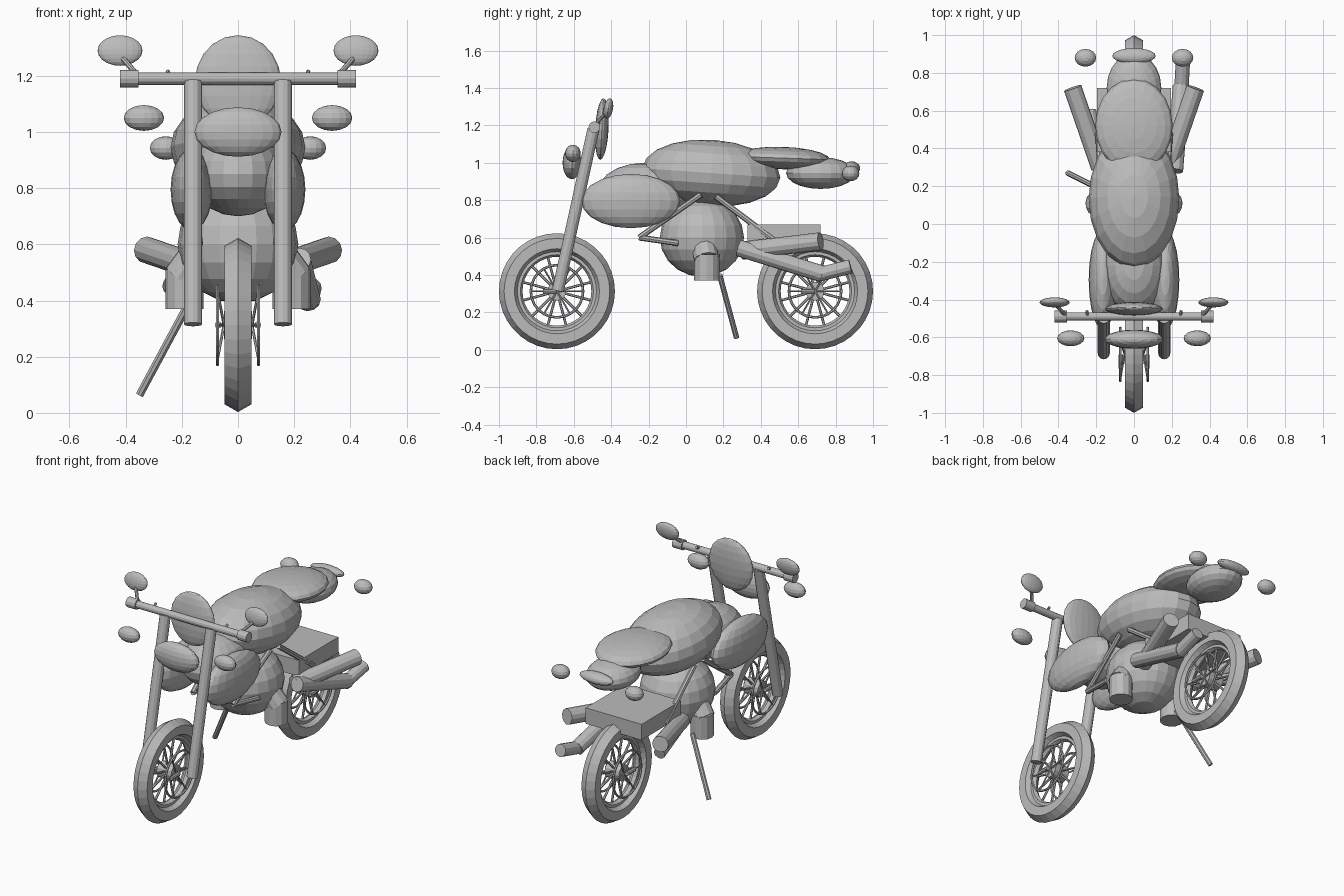
import bpy
import math
from mathutils import Vector, Matrix

cube = bpy.data.objects.get("Cube")
if cube:
    bpy.data.objects.remove(cube, do_unlink=True)

grey = bpy.data.materials.new("plain grey")
grey.use_nodes = True
COLOUR = (0.5, 0.5, 0.5, 1)
grey.diffuse_color = COLOUR
grey.node_tree.nodes["Principled BSDF"].inputs["Base Color"].default_value = COLOUR


def finish(name):
    ob = bpy.context.object
    ob.name = name
    ob.data.materials.append(grey)
    return ob


def ellipsoid(name, centre, radii, tilt=0, segments=20, rings=10):
    bpy.ops.mesh.primitive_uv_sphere_add(segments=segments, ring_count=rings, radius=1,
                                         location=centre, rotation=(math.radians(tilt), 0, 0))
    bpy.context.object.scale = radii
    return finish(name)


def rod(name, start, end, radius, sides=12):
    a, b = Vector(start), Vector(end)
    bpy.ops.mesh.primitive_cylinder_add(vertices=sides, radius=radius, depth=(b - a).length,
                                        location=(a + b) / 2)
    bpy.context.object.rotation_euler = (b - a).to_track_quat('Z', 'Y').to_euler()
    return finish(name)


def ring(name, centre, major, minor, sides=6, segments=36):
    bpy.ops.mesh.primitive_torus_add(major_segments=segments, minor_segments=sides,
                                     major_radius=major, minor_radius=minor,
                                     location=centre, rotation=(0, math.pi / 2, 0))
    return finish(name)


def box(name, centre, size):
    bpy.ops.mesh.primitive_cube_add(size=1, location=centre)
    bpy.context.object.scale = size
    return finish(name)


# Wheels: hexagonal tyre, rim, hub, spokes, brake rings
def wheel(label, y):
    z = 0.313
    ring(label + "_tyre", (0, y, z), 0.255, 0.055)
    ring(label + "_rim", (0, y, z), 0.207, 0.023)
    rod(label + "_hub", (-0.05, y, z), (0.05, y, z), 0.05)
    for i in range(12):
        a = math.tau * (i + 0.5) / 12
        out = Vector((0, math.cos(a), math.sin(a)))
        mid = Vector((0, y, z))
        rod(label + "_spoke", mid + out * 0.04, mid + out * 0.2, 0.007, 6)
    for s in (-1, 1):
        ring(label + "_brake_ring", (s * 0.073, y, z), 0.14, 0.007, 6, 24)
        rod(label + "_caliper", (s * 0.07, y - 0.075, z), (s * 0.07, y, z), 0.013, 8)
        for i in range(6):
            a = math.tau * i / 6
            rod(label + "_brake_spoke", (s * 0.05, y, z),
                (s * 0.073, y + 0.14 * math.cos(a), z + 0.14 * math.sin(a)), 0.005, 6)


wheel("front_wheel", -0.69)
wheel("rear_wheel", 0.69)

# Body
ellipsoid("fuel_tank", (0, 0.135, 0.945), (0.24, 0.37, 0.178), -4)
ellipsoid("seat", (0, 0.52, 1.025), (0.205, 0.25, 0.06), -2)
ellipsoid("tail", (0, 0.72, 0.945), (0.145, 0.185, 0.085))
ellipsoid("tail_light", (0, 0.89, 0.975), (0.115, 0.042, 0.032), -15)
ellipsoid("nose", (0, -0.22, 0.85), (0.17, 0.25, 0.15))
ellipsoid("engine", (0, 0.085, 0.6), (0.215, 0.225, 0.21))
ellipsoid("headlight", (0, -0.61, 1.0), (0.155, 0.05, 0.088))
ellipsoid("windscreen", (0, -0.45, 1.18), (0.153, 0.036, 0.165), -3)
box("rear_box", (0, 0.525, 0.62), (0.39, 0.39, 0.1))
rod("handlebar", (-0.38, -0.49, 1.19), (0.38, -0.49, 1.19), 0.022)

# Paired parts
for s in (-1, 1):
    ellipsoid("side_fairing", (s * 0.165, -0.295, 0.795), (0.075, 0.265, 0.145))
    rod("fork_leg", (s * 0.16, -0.685, 0.315), (s * 0.16, -0.495, 1.18), 0.032)
    rod("grip", (s * 0.355, -0.49, 1.19), (s * 0.42, -0.49, 1.19), 0.031)
    rod("lever_stub", (s * 0.245, -0.49, 1.2), (s * 0.25, -0.46, 1.215), 0.008, 8)
    rod("mirror_stem", (s * 0.365, -0.48, 1.21), (s * 0.425, -0.415, 1.28), 0.01, 8)
    ellipsoid("mirror", (s * 0.42, -0.415, 1.29), (0.08, 0.025, 0.055), -10)
    ellipsoid("front_indicator", (s * 0.335, -0.605, 1.05), (0.072, 0.042, 0.046), 0, 16, 8)
    ellipsoid("rear_indicator", (s * 0.257, 0.88, 0.943), (0.057, 0.047, 0.042), 0, 16, 8)
    # Frame struts
    rod("front_strut", (s * 0.14, -0.25, 0.6), (s * 0.17, 0.08, 0.83), 0.016, 8)
    rod("lower_strut", (s * 0.14, -0.25, 0.6), (s * 0.17, -0.04, 0.57), 0.016, 8)
    rod("rear_strut", (s * 0.17, 0.16, 0.82), (s * 0.19, 0.48, 0.58), 0.016, 8)
    # Engine side pipes and upper mufflers
    rod("header_pipe", (s * 0.12, 0.09, 0.59), (s * 0.2, 0.11, 0.48), 0.068)
    rod("header_foot", (s * 0.19, 0.11, 0.37), (s * 0.19, 0.11, 0.51), 0.068)
    rod("upper_muffler", (s * 0.18, 0.3, 0.53), (s * 0.325, 0.72, 0.58), 0.048)

# Lower exhaust, longer on one side
rod("lower_muffler", (0.215, 0.28, 0.545), (0.25, 0.73, 0.405), 0.045)
rod("muffler_tip", (0.25, 0.7, 0.4), (0.26, 0.88, 0.445), 0.038)
rod("short_muffler", (-0.19, 0.3, 0.53), (-0.235, 0.6, 0.45), 0.035)

# Kickstand
rod("kickstand", (-0.17, 0.18, 0.4), (-0.35, 0.27, 0.065), 0.015, 8)
